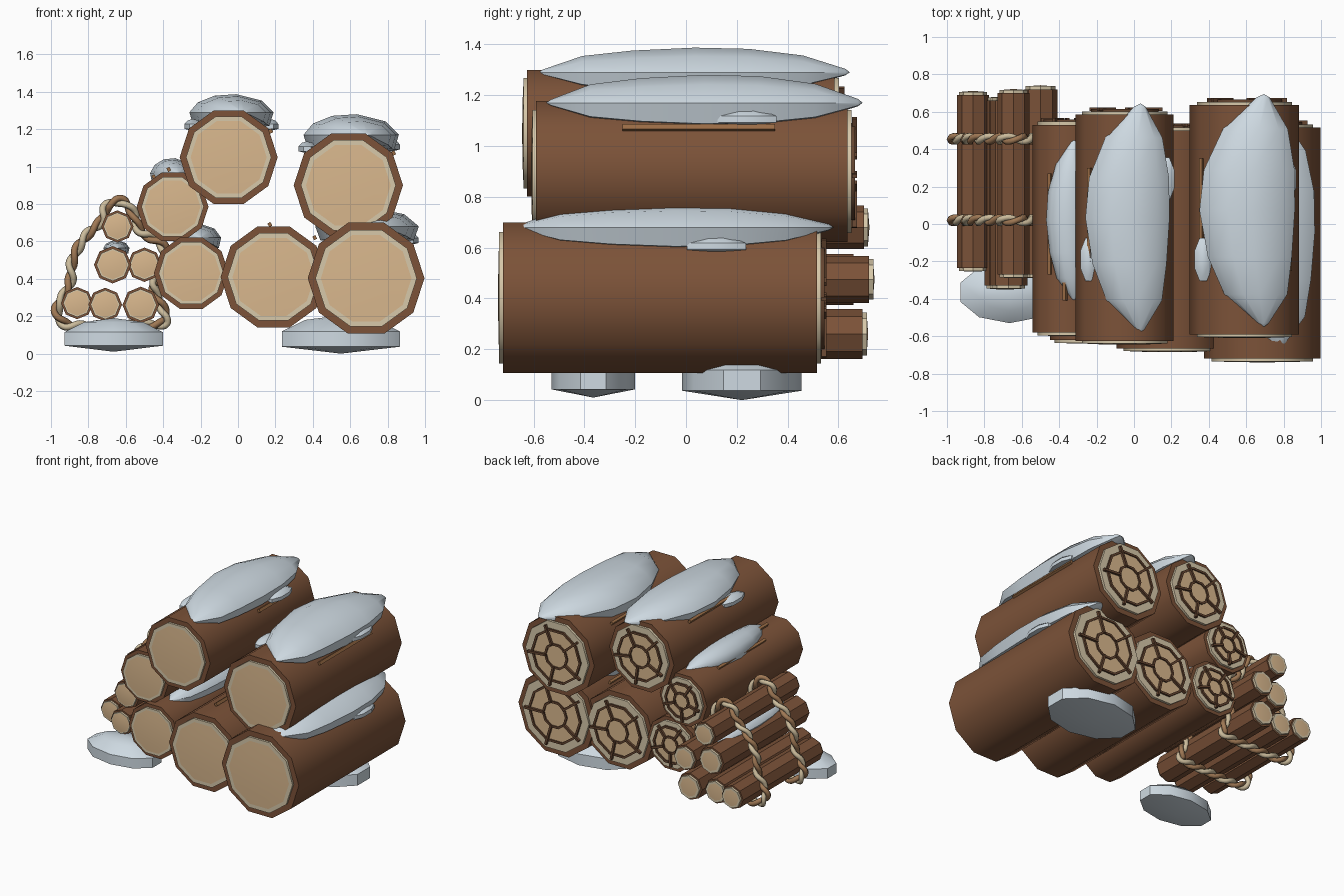
import bpy, bmesh, math
from math import sin, cos, pi
from mathutils import Vector

if "Cube" in bpy.data.objects:
    bpy.data.objects.remove(bpy.data.objects["Cube"])


def mat(name, r, g, b):
    m = bpy.data.materials.new(name)
    m.diffuse_color = (r, g, b, 1)
    m.use_nodes = True
    m.node_tree.nodes["Principled BSDF"].inputs["Base Color"].default_value = m.diffuse_color
    return m


BARK = mat("bark", 0.20, 0.085, 0.04)
CREAM = mat("cream_wood", 0.68, 0.58, 0.40)
TAN = mat("tan_wood", 0.70, 0.48, 0.27)
DARK = mat("dark_grain", 0.13, 0.06, 0.03)
SPLINTER = mat("splinter", 0.32, 0.15, 0.06)
SNOW = mat("snow", 0.62, 0.70, 0.76)
ROPE_A = mat("rope_light", 0.60, 0.50, 0.33)
ROPE_B = mat("rope_brown", 0.35, 0.19, 0.09)


def finish(name, bm, material, angle=40):
    bmesh.ops.recalc_face_normals(bm, faces=bm.faces)
    me = bpy.data.meshes.new(name)
    bm.to_mesh(me)
    bm.free()
    ob = bpy.data.objects.new(name, me)
    bpy.context.collection.objects.link(ob)
    me.materials.append(material)
    bpy.ops.object.select_all(action='DESELECT')
    ob.select_set(True)
    bpy.context.view_layer.objects.active = ob
    bpy.ops.object.shade_smooth_by_angle(angle=math.radians(angle))
    return ob


def loft(name, rings, material, angle=40, closed=False):
    """Skin a list of rings; a one-point ring becomes a tip."""
    bm = bmesh.new()
    vs = [[bm.verts.new(p) for p in r] for r in rings]
    pairs = list(zip(vs, vs[1:]))
    if closed:
        pairs.append((vs[-1], vs[0]))
    for a, b in pairs:
        n = max(len(a), len(b))
        for i in range(n):
            j = (i + 1) % n
            q = [a[i % len(a)], a[j % len(a)], b[j % len(b)], b[i % len(b)]]
            bm.faces.new(list(dict.fromkeys(q)))
    if not closed:
        for r in (vs[0], vs[-1]):
            if len(r) > 2:
                bm.faces.new(r)
    return finish(name, bm, material, angle)


def ring(x, y, z, r, n):
    if r == 0:
        return [(x, y, z)]
    return [(x + r * cos(2 * pi * i / n), y, z + r * sin(2 * pi * i / n)) for i in range(n)]


def lathe_y(name, x, z, prof, n, material, angle=40, closed=False):
    return loft(name, [ring(x, y, z, r, n) for r, y in prof], material, angle, closed)


def box(name, center, size, material, turn=0):
    bm = bmesh.new()
    bmesh.ops.create_cube(bm, size=1)
    for v in bm.verts:
        p = Vector((v.co.x * size[0], v.co.y * size[1], v.co.z * size[2]))
        c, s = cos(turn), sin(turn)
        v.co = Vector((p.x * c - p.z * s, p.y, p.x * s + p.z * c)) + Vector(center)
    return finish(name, bm, material, 30)


def log(name, x, z, r, y0, y1, n, grain):
    lathe_y(name + "_bark", x, z, [(r, y0), (r, y1)], n, BARK)
    # front end: cream rim and softly domed heartwood
    k = 0.87 * r
    lathe_y(name + "_front_rim", x, z, [(k, y0 + .01), (k, y0 - .015)], n, CREAM)
    lathe_y(name + "_front_core", x, z, [(k * .99, y0 - .014), (k * .6, y0 - .018),
            (0, y0 - .02)], n, TAN, 80)
    lathe_y(name + "_back_rim", x, z, [(k, y1 - .01), (k, y1 + .017)], n, CREAM)
    if not grain:
        lathe_y(name + "_back_core", x, z, [(k * .95, y1 + .016), (0, y1 + .022)], n, TAN, 80)
        return
    # back end: growth rings and radial cracks
    lathe_y(name + "_back_core", x, z, [(.64 * r, y1 + .01), (.64 * r, y1 + .021)], n, TAN)
    for q in (.66, .30):
        a, b = q * r - .008, q * r + .008
        lathe_y(name + "_growth_ring", x, z, [(a, y1 + .01), (a, y1 + .03), (b, y1 + .03),
                (b, y1 + .01)], n, DARK, 40, True)
    for i in range(5):
        t = 2 * pi * i / 5 + .3 + r * 3
        box(name + "_crack", (x + .53 * r * cos(t), y1 + .028, z + .53 * r * sin(t)),
            (.5 * r, .02, .016), DARK, t)


def snow_cap(name, x, z, w, up, y0, y1, skew=0.0):
    """Leaf-shaped drift lying along a log."""
    sect = [(-1, 0), (-.8, .55), (-.4, .92), (.12, 1), (.72, .65), (1, 0),
            (.9, -.75), (.3, -.9), (-.3, -.9), (-.9, -.75)]
    rows = [(-.97, .12), (-.72, .66), (-.4, .88), (0, 1), (.35, .95), (.7, .68), (.97, .14)]
    m, h = (y0 + y1) / 2, (y1 - y0) / 2
    rings = [[(x + skew, y0, z)]]
    for t, k in rows:
        rings.append([(x + skew * t * t + a * w * k, m + t * h, z + b * up * k) for a, b in sect])
    rings.append([(x + skew, y1, z)])
    loft(name, rings, SNOW, 40)


def snow_blob(name, c, s, n=10):
    """Squat drift with straight sides and shallow pointed top and base."""
    prof = [(0, 0), (1, .18), (1, .58), (.6, .88), (0, 1)]
    rings = []
    for r, h in prof:
        rings.append([(c[0] + s[0] * r * cos(2 * pi * (i + .5) / n),
                       c[1] + s[1] * r * sin(2 * pi * (i + .5) / n), c[2] + s[2] * h)
                      for i in range(n if r else 1)] if r else [(c[0], c[1], c[2] + s[2] * h)])
    loft(name, rings, SNOW, 40)


# Large logs: x, z, radius, y front, y back
BIG = [(.685, .403, .312, -.72, .515), (.19, .41, .283, -.665, .50), (-.25, .43, .20, -.62, .515),
       (-.35, .785, .192, -.58, .53), (-.05, 1.05, .262, -.625, .585), (.59, .90, .292, -.59, .635)]
for i, (x, z, r, a, b) in enumerate(BIG):
    log("large_log_%d" % (i + 1), x, z, r, a, b, 10, True)

# Small tied logs
SMALL = [(-.645, .68, .086, -.27, .70), (-.67, .475, .10, -.33, .66), (-.50, .475, .092, -.27, .72),
         (-.86, .27, .086, -.235, .69), (-.71, .262, .09, -.33, .66), (-.52, .26, .098, -.27, .695)]
for i, (x, z, r, a, b) in enumerate(SMALL):
    log("small_log_%d" % (i + 1), x, z, r, a, b, 8, False)

# Snow on the logs
snow_cap("snow_right_bottom", .69, .68, .277, .10, -.67, .58, .08)
snow_cap("snow_right_top", .605, 1.17, .255, .11, -.55, .695, .09)
snow_cap("snow_middle_top", -.035, 1.29, .225, .097, -.58, .645, .07)
snow_cap("snow_left_upper", -.35, .965, .12, .08, -.41, .45, .03)
snow_cap("snow_left_lower", -.22, .62, .13, .075, -.50, .42, .02)
snow_cap("snow_small_log", -.65, .565, .07, .04, -.22, .56, .01)
for x, y, z in ((.82, .24, 1.08), (.37, -.19, 1.07), (.17, .24, 1.19), (-.24, -.19, 1.19),
                (.92, .12, .58)):
    snow_blob("snow_clump", (x, y, z), (.05, .125, .065), 8)

# Snow drifts at ground level
snow_blob("ground_snow_left", (-.665, -.365, .01), (.277, .165, .18))
snow_blob("ground_snow_right", (.55, .22, 0), (.332, .235, .205))

# Bark splinters: x, y, z, length
for x, y, z, l in ((.832, .05, 1.072, .60), (.36, .06, 1.085, .58), (-.237, .05, 1.24, .50),
                   (.175, .15, 1.19, .32), (-.45, 0, .945, .54), (-.37, -.355, .985, .11),
                   (.17, -.3, .69, .4), (.41, .1, .62, .4)):
    box("bark_splinter", (x, y, z), (.018, l, .022), SPLINTER, .5)

# Twisted two-strand ropes round the small bundle
PATH = [(-.93, .16), (-.968, .24), (-.90, .37), (-.885, .50), (-.82, .62), (-.73, .71),
        (-.70, .79), (-.62, .815), (-.56, .75), (-.52, .65), (-.43, .605), (-.39, .54),
        (-.41, .43), (-.455, .36), (-.41, .26), (-.385, .19), (-.43, .155), (-.67, .15), (-.82, .145)]
pts = [Vector(p) for p in PATH]
dense = []
for i in range(len(pts)):
    p0, p1, p2, p3 = (pts[(i + k) % len(pts)] for k in (-1, 0, 1, 2))
    for s in range(10):
        t = s / 10
        dense.append(.5 * (2 * p1 + (p2 - p0) * t + (2 * p0 - 5 * p1 + 4 * p2 - p3) * t * t
                           + (3 * p1 - p0 - 3 * p2 + p3) * t ** 3))
N = len(dense)
steps = [(dense[(i + 1) % N] - dense[i]).length for i in range(N)]
total = sum(steps)
for yc in (.02, .455):
    for k, m in enumerate((ROPE_A, ROPE_B)):
        d, line = 0, []
        for i, p in enumerate(dense):
            t = (dense[(i + 1) % N] - dense[i - 1]).normalized()
            a = 2 * pi * 12 * d / total + pi * k
            q = p + Vector((-t.y, t.x)) * .015 * cos(a)
            line.append(Vector((q.x, yc + .015 * sin(a), q.y)))
            d += steps[i]
        rings = []
        for i, p in enumerate(line):
            t = (line[(i + 1) % N] - line[i - 1]).normalized()
            u = Vector((0, 1, 0)).cross(t).normalized()
            v = t.cross(u)
            rings.append([p + .018 * (u * cos(pi * j / 3) + v * sin(pi * j / 3)) for j in range(6)])
        loft("rope_strand", rings, m, 70, True)
